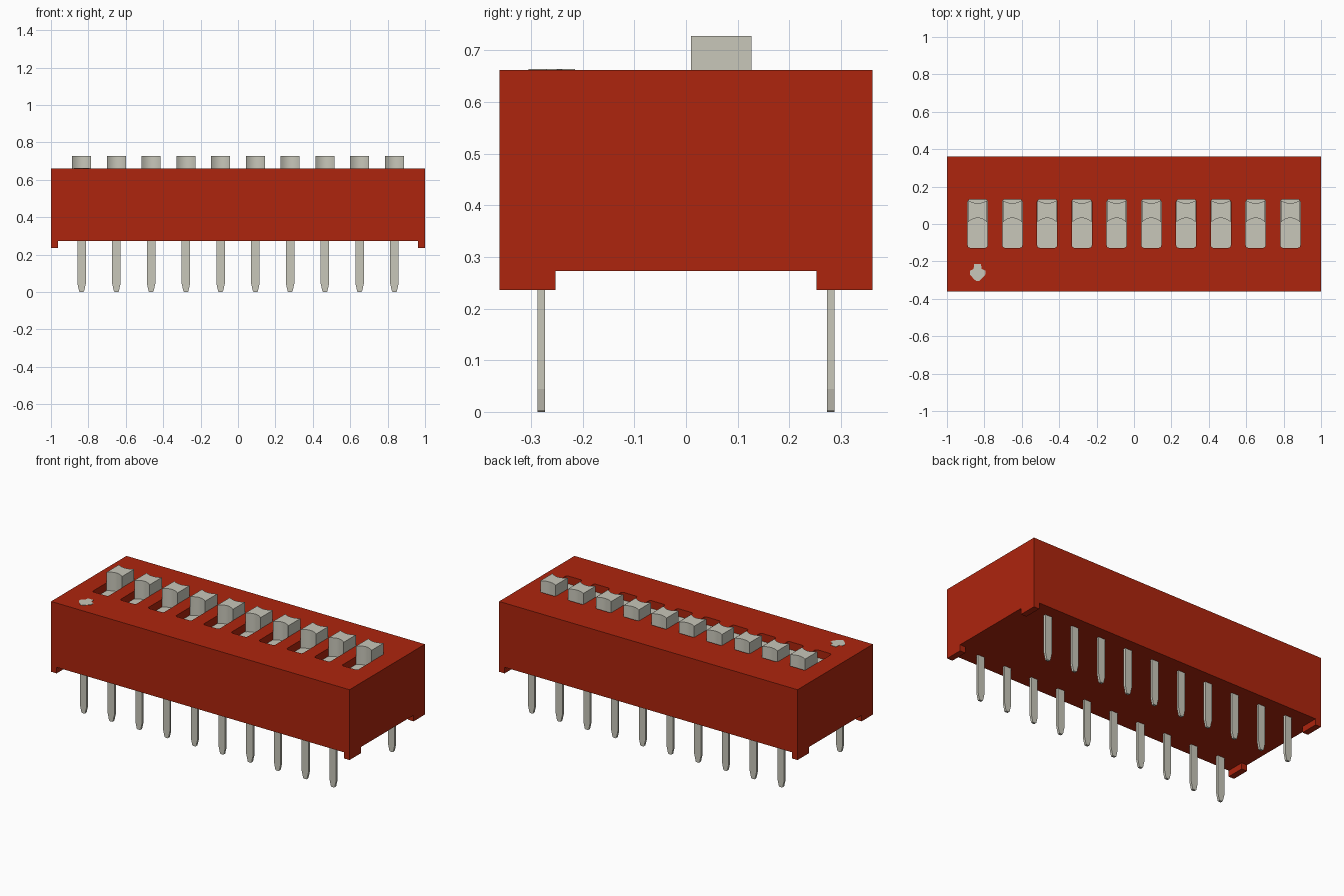
import bpy, bmesh, math
from mathutils import Vector

cube = bpy.data.objects.get("Cube")
if cube:
    bpy.data.objects.remove(cube, do_unlink=True)


def material(name, rgb):
    m = bpy.data.materials.new(name)
    m.use_nodes = True
    m.diffuse_color = (*rgb, 1)
    m.node_tree.nodes["Principled BSDF"].inputs["Base Color"].default_value = (*rgb, 1)
    return m


red = material("red plastic", (0.42, 0.018, 0.004))
grey = material("warm grey", (0.58, 0.57, 0.49))

COUNT, PITCH = 10, 0.1858
columns = [(i - (COUNT - 1) / 2) * PITCH for i in range(COUNT)]
BOTTOM, TOP, FLOOR = 0.273, 0.662, 0.615
HALF_Y = 0.361


def prism(bm, outline, offset, axis):
    """Extrude a flat outline of 3D points along an axis vector."""
    face = bm.faces.new([bm.verts.new(Vector(p) + Vector(offset)) for p in outline])
    out = bmesh.ops.extrude_face_region(bm, geom=[face])["geom"]
    bmesh.ops.translate(bm, vec=axis, verts=[v for v in out if isinstance(v, bmesh.types.BMVert)])


def box(bm, lo, hi):
    outline = [(lo[0], lo[1], lo[2]), (hi[0], lo[1], lo[2]),
               (hi[0], hi[1], lo[2]), (lo[0], hi[1], lo[2])]
    prism(bm, outline, (0, 0, 0), (0, 0, hi[2] - lo[2]))


def finish(bm, name, mat):
    bmesh.ops.recalc_face_normals(bm, faces=bm.faces)
    mesh = bpy.data.meshes.new(name)
    bm.to_mesh(mesh)
    bm.free()
    obj = bpy.data.objects.new(name, mesh)
    bpy.context.collection.objects.link(obj)
    mesh.materials.append(mat)
    return obj


def rounded_rect(hx, y0, y1, r, steps=4):
    corners = [(hx - r, y1 - r), (r - hx, y1 - r), (r - hx, y0 + r), (hx - r, y0 + r)]
    return [(cx + r * math.cos(a), cy + r * math.sin(a), 0)
            for q, (cx, cy) in enumerate(corners)
            for a in [(q + s / steps) * math.pi / 2 for s in range(steps + 1)]]


# Housing with a row of rounded slots cut into its top
slot = rounded_rect(0.053, -0.127, 0.131, 0.012)
bm = bmesh.new()
for x in columns:
    prism(bm, slot, (x, 0, FLOOR - 0.02), (0, 0, 0.2))
cutter = finish(bm, "slot_cutter", red)
cutter.hide_render = True
cutter.hide_set(True)

bm = bmesh.new()
box(bm, (-1, -HALF_Y, BOTTOM), (1, HALF_Y, TOP))
housing = finish(bm, "housing", red)
cut = housing.modifiers.new("slots", "BOOLEAN")
cut.operation = "DIFFERENCE"
cut.solver = "EXACT"
cut.object = cutter

# Corner standoff feet
bm = bmesh.new()
for sx in (-1, 1):
    for sy in (-1, 1):
        xs, ys = sorted((sx, sx * 0.963)), sorted((sy * HALF_Y, sy * 0.253))
        box(bm, (xs[0], ys[0], 0.236), (xs[1], ys[1], BOTTOM))
finish(bm, "corner_feet", red)

# Slider floors filling the slot bottoms
bm = bmesh.new()
for x in columns:
    prism(bm, slot, (x, 0, FLOOR - 0.02), (0, 0, 0.02))
finish(bm, "slider_floors", grey)

# Slider knobs with finger hollows on the front and back
HX, ARC = 0.051, 10
ts = [-1 + 2 * i / ARC for i in range(ARC + 1)]
knob = [(t * HX, 0.010 + 0.022 * (1 - t * t), 0) for t in ts]
knob += [(t * HX, 0.127 - 0.016 * (1 - t * t), 0) for t in reversed(ts)]
bm = bmesh.new()
for x in columns:
    prism(bm, knob, (x, 0, FLOOR), (0, 0, 0.728 - FLOOR))
finish(bm, "slider_knobs", grey)
bpy.context.view_layer.objects.active = bpy.context.scene.objects["slider_knobs"]
bpy.context.active_object.select_set(True)
bpy.ops.object.shade_smooth_by_angle(angle=math.radians(30))

# Two rows of flat pins with tapered tips
half = [(0.0225, BOTTOM), (0.0225, 0.045), (0.013, 0.004), (0.009, 0)]
pin = [(x, 0, z) for x, z in half] + [(-x, 0, z) for x, z in reversed(half)]
for name, y in (("front_pins", -0.28), ("back_pins", 0.28)):
    bm = bmesh.new()
    for x in columns:
        prism(bm, pin, (x, y - 0.007, 0), (0, 0.014, 0))
    finish(bm, name, grey)

# Small marker beside the first slot
side = [(0.018, 0.047), (0.022, 0.022), (0.042, 0.012), (0.042, -0.008), (0.022, -0.03), (0.008, -0.043)]
marker = [(x, y, 0) for x, y in side] + [(-x, y, 0) for x, y in reversed(side)]
bm = bmesh.new()
prism(bm, marker, (columns[0], -0.262, TOP), (0, 0, 0.002))
finish(bm, "position_marker", grey)
